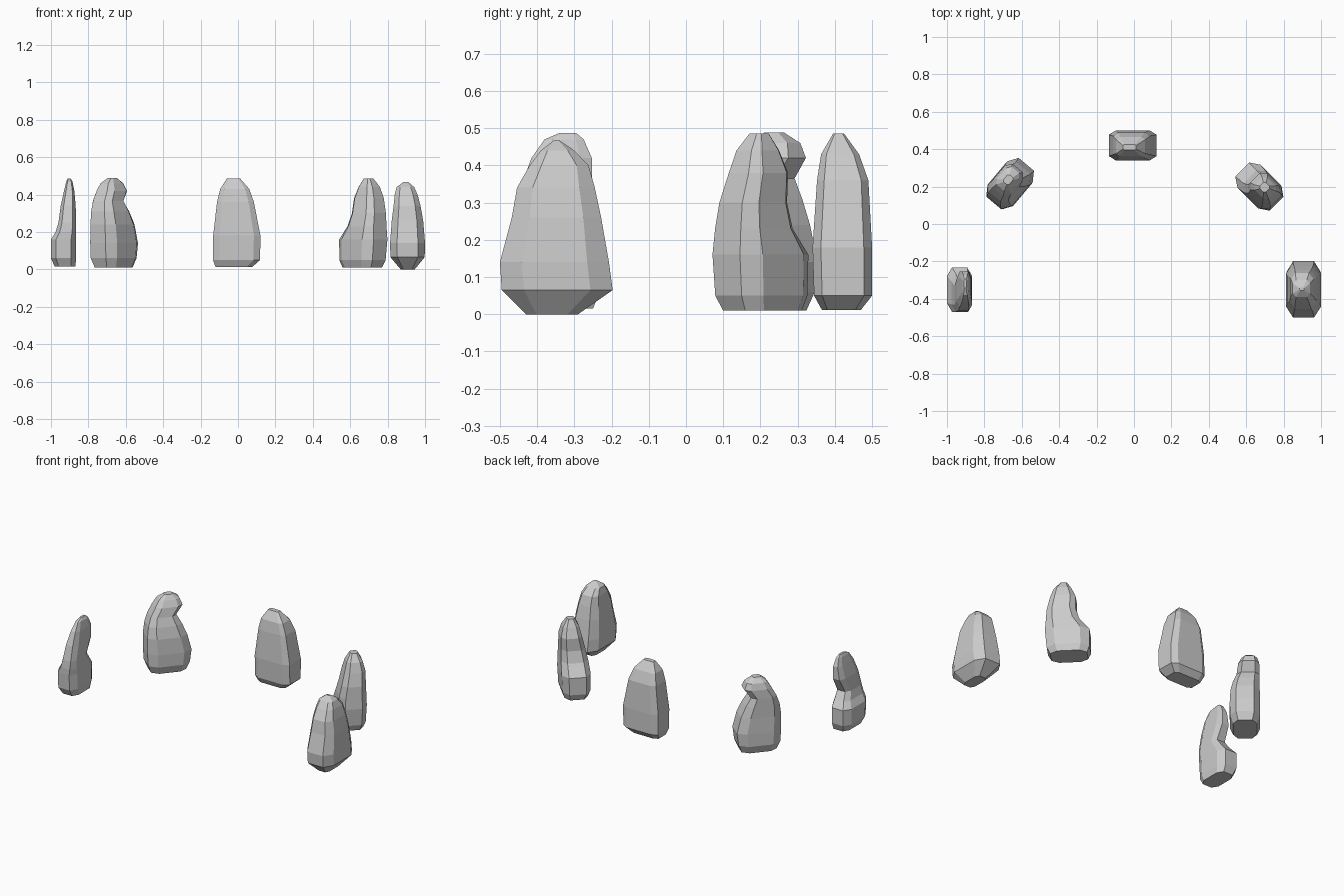
import bpy, bmesh, math


def stone(name, cx, cy, turn, rings, chamfer=0.4):
    """Loft chamfered rectangles (z, u0, u1, v0, v1) into a faceted stone."""
    bm = bmesh.new()
    ca, sa = math.cos(math.radians(turn)), math.sin(math.radians(turn))
    loops = []
    for z, u0, u1, v0, v1 in rings:
        du, dv = (u1 - u0) / 2 * chamfer, (v1 - v0) / 2 * chamfer
        outline = [(u0 + du, v0), (u1 - du, v0), (u1, v0 + dv), (u1, v1 - dv),
                   (u1 - du, v1), (u0 + du, v1), (u0, v1 - dv), (u0, v0 + dv)]
        loops.append([bm.verts.new((cx + u * ca - v * sa, cy + u * sa + v * ca, z))
                      for u, v in outline])
    for low, high in zip(loops, loops[1:]):
        for i in range(8):
            j = (i + 1) % 8
            bm.faces.new((low[i], low[j], high[j], high[i]))
    bm.faces.new(loops[0][::-1])
    bm.faces.new(loops[-1])
    # merge nearly coplanar strips into larger chiselled facets
    bmesh.ops.dissolve_limit(bm, angle_limit=math.radians(4),
                             verts=bm.verts[:], edges=bm.edges[:])
    bmesh.ops.recalc_face_normals(bm, faces=bm.faces[:])
    mesh = bpy.data.meshes.new(name)
    bm.to_mesh(mesh)
    bm.free()
    bpy.context.collection.objects.link(bpy.data.objects.new(name, mesh))


# front left stone, notched on its back
stone("front_left_stone", -0.93, -0.35, 0, [
    (0.015, -0.05, 0.06, -0.09, 0.10),
    (0.06, -0.07, 0.065, -0.115, 0.118),
    (0.16, -0.07, 0.065, -0.12, 0.118),
    (0.20, -0.045, 0.065, -0.12, 0.085),
    (0.25, -0.03, 0.065, -0.115, 0.05),
    (0.34, -0.018, 0.062, -0.095, 0.097),
    (0.42, 0.0, 0.055, -0.065, 0.097),
    (0.47, 0.012, 0.045, -0.03, 0.075),
    (0.487, 0.02, 0.034, 0.01, 0.055)])

# back left stone, hooked head above a foot
stone("back_left_stone", -0.66, 0.22, 50, [
    (0.01, -0.115, 0.10, -0.07, 0.07),
    (0.06, -0.135, 0.12, -0.088, 0.088),
    (0.14, -0.14, 0.13, -0.09, 0.088),
    (0.24, -0.14, 0.105, -0.085, 0.085),
    (0.31, -0.13, 0.075, -0.07, 0.085),
    (0.365, -0.11, 0.045, -0.05, 0.085),
    (0.42, -0.08, 0.085, -0.04, 0.082),
    (0.46, -0.055, 0.07, -0.02, 0.07),
    (0.488, -0.02, 0.03, 0.0, 0.04)])

# back middle stone, plain slab
stone("back_middle_stone", 0, 0.42, 0, [
    (0.012, -0.12, 0.075, -0.055, 0.05),
    (0.05, -0.133, 0.118, -0.076, 0.08),
    (0.18, -0.133, 0.12, -0.08, 0.08),
    (0.36, -0.112, 0.085, -0.068, 0.07),
    (0.43, -0.095, 0.06, -0.057, 0.045),
    (0.485, -0.06, 0.012, -0.025, 0.005)], 0.28)

# back right stone, low toe at one end
stone("back_right_stone", 0.67, 0.2, 135, [
    (0.01, -0.10, 0.115, -0.07, 0.07),
    (0.05, -0.12, 0.13, -0.082, 0.085),
    (0.16, -0.13, 0.13, -0.087, 0.087),
    (0.23, -0.125, 0.072, -0.083, 0.08),
    (0.30, -0.12, 0.05, -0.08, 0.065),
    (0.38, -0.10, 0.05, -0.08, 0.045),
    (0.44, -0.08, 0.025, -0.065, 0.03),
    (0.486, -0.045, 0.0, -0.04, 0.005)])

# front right stone, broad base and off-centre peak
stone("front_right_stone", 0.9, -0.35, 0, [
    (0.0, -0.03, 0.045, -0.08, 0.06),
    (0.065, -0.085, 0.098, -0.145, 0.153),
    (0.14, -0.087, 0.1, -0.15, 0.143),
    (0.26, -0.078, 0.09, -0.118, 0.122),
    (0.34, -0.068, 0.076, -0.104, 0.105),
    (0.40, -0.062, 0.06, -0.07, 0.088),
    (0.44, -0.052, 0.042, -0.04, 0.05),
    (0.467, -0.015, 0.01, -0.005, 0.01)])
